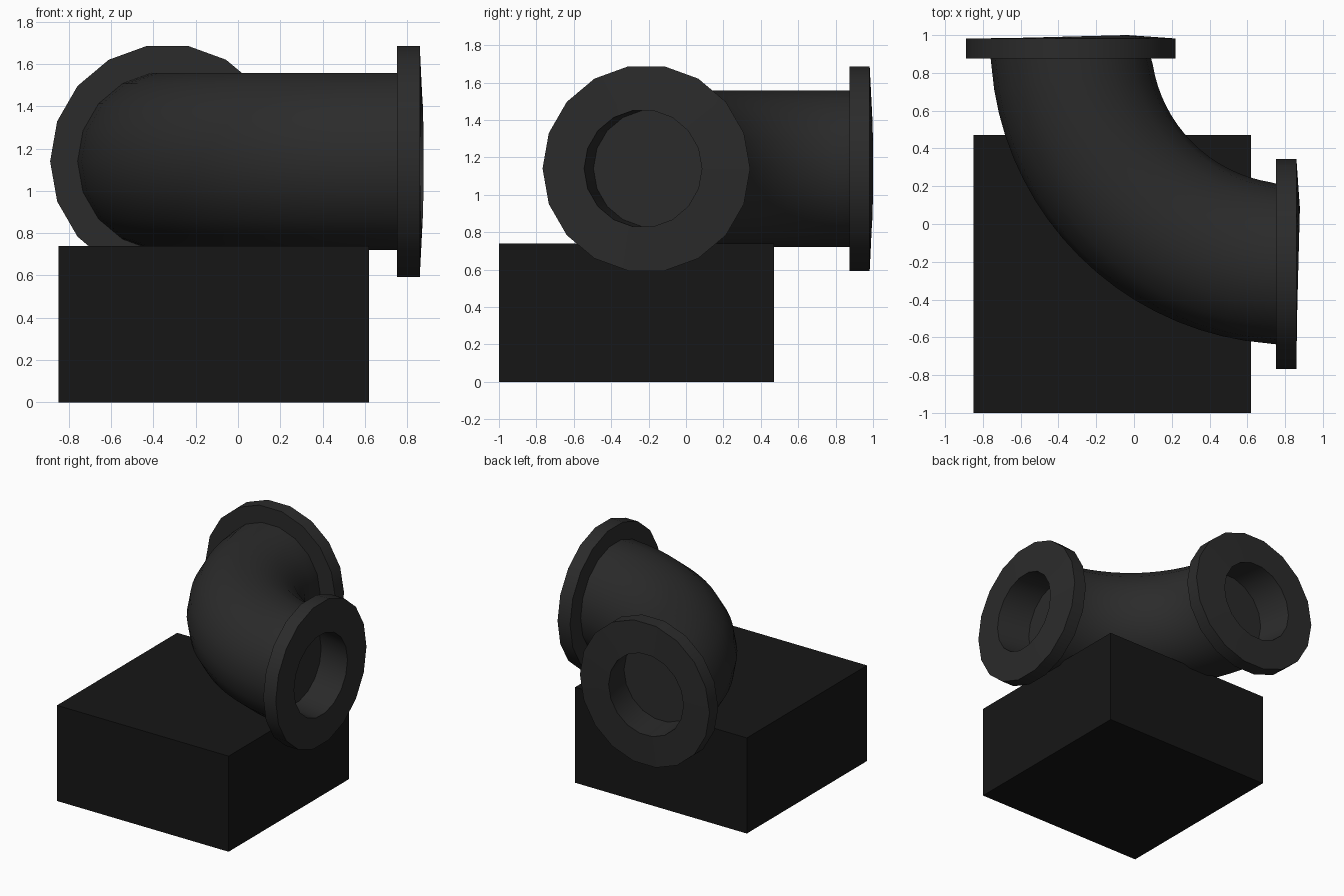
import bpy, bmesh
from math import sin, cos, radians, pi

if "Cube" in bpy.data.objects:
    bpy.data.objects.remove(bpy.data.objects["Cube"])

SIDES = 18
CX, CY, CZ = 0.84, 0.962, 1.14   # bend centre and pipe height
BEND_R, PIPE_R, FLANGE_R, HOLE_R = 1.175, 0.425, 0.555, 0.315


def paint(obj, name, value):
    mat = bpy.data.materials.new(name)
    mat.diffuse_color = (value, value, value, 1)
    mat.use_nodes = True
    mat.node_tree.nodes["Principled BSDF"].inputs["Base Color"].default_value = mat.diffuse_color
    obj.data.materials.append(mat)


def finish(bm, name):
    bmesh.ops.recalc_face_normals(bm, faces=bm.faces[:])
    mesh = bpy.data.meshes.new(name)
    bm.to_mesh(mesh)
    bm.free()
    obj = bpy.data.objects.new(name, mesh)
    bpy.context.collection.objects.link(obj)
    return obj


# Base block
bm = bmesh.new()
bmesh.ops.create_cube(bm, size=1)
for v in bm.verts:
    v.co = (v.co.x * 1.47 - 0.115, v.co.y * 1.47 - 0.265, v.co.z * 0.74 + 0.37)
paint(finish(bm, "base_block"), "base_black", 0.008)

# Pipe rings: (centre, outward direction, radius), relative to the bend centre
tilt = radians(1.5)
flat = (0, -1)
leaned = (-sin(tilt), -cos(tilt))
end = [
    (0.61, -0.18, leaned, HOLE_R),      # recess floor
    (0.87, -0.23, leaned, HOLE_R),      # recess rim
    (0.86, -0.212, flat, FLANGE_R),     # flange front edge
    (0.753, -0.212, flat, FLANGE_R),    # flange back edge
    (0.753, -0.212, flat, PIPE_R),      # pipe start
]
end = [(x - CX, y - CY, n, r) for x, y, n, r in end]
other_end = [(y, x, (n[1], n[0]), r) for x, y, n, r in reversed(end)]
bend = []
STEPS = 16
for i in range(STEPS + 1):
    a = radians(261 - 72 * i / STEPS)
    n = (cos(a), sin(a))
    bend.append((BEND_R * n[0], BEND_R * n[1], n, PIPE_R))

# Elbow pipe with a recessed flange on each end
bm = bmesh.new()
rings = []
for x, y, n, r in end + bend + other_end:
    ring = []
    for k in range(SIDES):
        t = 2 * pi * k / SIDES
        ring.append(bm.verts.new((CX + x + r * cos(t) * n[0],
                                  CY + y + r * cos(t) * n[1],
                                  CZ + r * sin(t))))
    rings.append(ring)
for a, b in zip(rings, rings[1:]):
    for k in range(SIDES):
        j = (k + 1) % SIDES
        bm.faces.new((a[k], a[j], b[j], b[k]))
bm.faces.new(rings[0])
bm.faces.new(rings[-1])
elbow = finish(bm, "elbow_pipe")
paint(elbow, "pipe_dark_grey", 0.024)

bpy.ops.object.select_all(action='DESELECT')
elbow.select_set(True)
bpy.context.view_layer.objects.active = elbow
bpy.ops.object.shade_smooth_by_angle(angle=radians(35))
